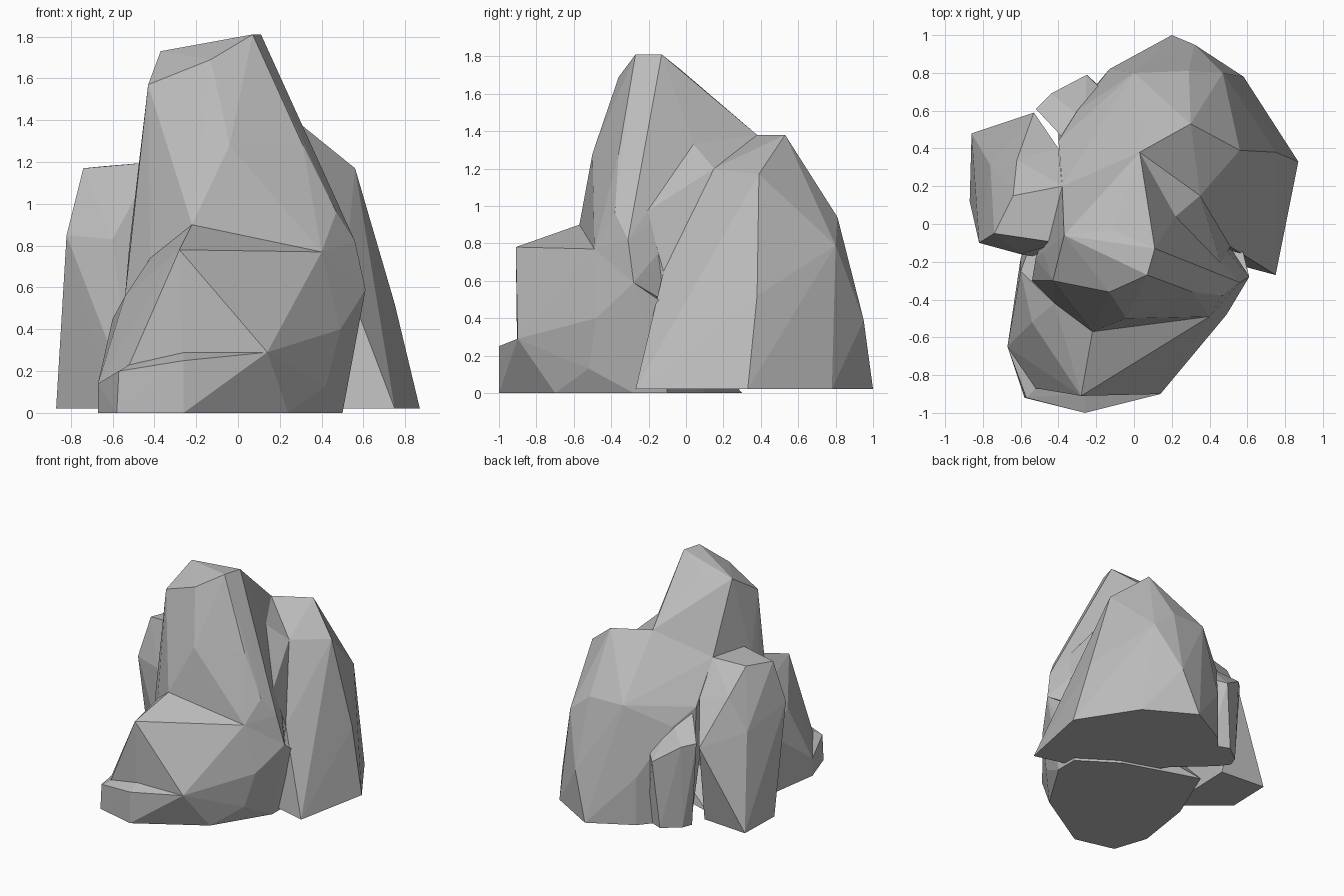
import bpy
import bmesh

# Remove the default cube only
default_cube = bpy.data.objects.get("Cube")
if default_cube:
    bpy.data.objects.remove(default_cube, do_unlink=True)


def make_material(name, value):
    """One flat grey, shown both in the viewport and in a render."""
    material = bpy.data.materials.new(name)
    material.use_nodes = True
    colour = (value, value, value, 1)
    material.diffuse_color = colour
    shader = material.node_tree.nodes["Principled BSDF"]
    shader.inputs["Base Color"].default_value = colour
    shader.inputs["Roughness"].default_value = 1
    return material


stone_grey = make_material("stone grey", .5)


def make_rock(name, corners, footprint=(), ground=.02):
    """Wrap a faceted boulder around its corners and its ground footprint."""
    mesh = bpy.data.meshes.new(name)
    bm = bmesh.new()
    for corner in corners:
        bm.verts.new(corner)
    for x, y in footprint:
        bm.verts.new((x, y, ground))
    hull = bmesh.ops.convex_hull(bm, input=bm.verts)
    # Discard corners that ended up inside the boulder
    unused = {v for v in hull["geom_interior"] + hull["geom_unused"]
              if isinstance(v, bmesh.types.BMVert)}
    bmesh.ops.delete(bm, geom=list(unused), context="VERTS")
    bmesh.ops.recalc_face_normals(bm, faces=bm.faces)
    for face in bm.faces:
        face.smooth = False
    bm.to_mesh(mesh)
    bm.free()
    mesh.materials.append(stone_grey)
    rock = bpy.data.objects.new(name, mesh)
    bpy.context.collection.objects.link(rock)
    return rock


# Corners where neighbouring rocks meet
ledge_back = (-.22, -.57, .9)
ledge_right = (.4, -.49, .77)
ledge_left = (-.42, -.42, .74)
shoulder_right = (.61, -.28, .59)
step_right = (.14, -.9, .29)
step_middle = (-.26, -.9, .29)
step_left = (-.52, -.87, .23)
toe_left = (-.67, -.65, .14)
toe_right = (.42, -.52, .13)
ridge_back = (.03, .38, 1.38)
ridge_side = (.35, .15, 1.2)
valley_top = (.22, .04, 1.33)
valley_middle = (.46, -.21, .97)
valley_low = (.51, -.12, .65)
notch = (-.38, .2, 1.2)
heel_left = (-.67, -.65)
heel_right = (.24, -.7)

# Tall peak with a slanting top, leaning back onto the rear boulder
summit = [(.07, -.27, 1.81), (.11, -.13, 1.81), (-.12, -.03, 1.73),
          (-.37, -.06, 1.73), (-.43, -.3, 1.57), (-.13, -.36, 1.69)]
flanks = [(-.04, -.5, 1.28), (.31, -.36, 1.28), (-.48, -.15, 1.1),
          (.47, -.38, .96), (.56, -.31, .82), (-.52, -.18, .8),
          (-.54, -.3, .56)]
make_rock(
    "peak",
    summit + flanks + [ledge_back, ledge_right, ledge_left, shoulder_right,
                       valley_top, valley_middle, ridge_back, notch],
    footprint=[(.3, .2), (-.4, .2)], ground=.3,
)

# Saddle filling the valley between the peak and the rear boulder
make_rock(
    "saddle",
    [valley_top, valley_middle, valley_low, ridge_back, ridge_side, notch],
    footprint=[(.5, -.1), (.3, .2), (-.2, .2)],
)

# Front block whose sloping ledge carries the peak
make_rock(
    "front_block",
    [ledge_back, ledge_right, ledge_left, shoulder_right,
     step_right, step_middle, step_left, toe_left, toe_right,
     (-.28, -.91, .78), (-.54, -.52, .56), (-.6, -.25, .45),
     (.57, -.12, .48), (.49, -.48, .4)],
    footprint=[heel_left, heel_right, (-.26, -.9), (.5, -.28), (.5, -.1),
               (-.6, -.18), (-.4, .3), (.2, .1)],
    ground=0,
)

# Low toe stepping out below the front block
make_rock(
    "front_toe",
    [step_right, step_middle, step_left, toe_left, toe_right,
     (-.26, -1, .25), (-.57, -.92, .2)],
    footprint=[heel_left, heel_right, (-.58, -.92), (-.26, -1)],
    ground=0,
)

# Broad rear boulder, reaching across behind the peak
make_rock(
    "rear_boulder",
    [ridge_back, ridge_side, valley_low, notch,
     (.3, .53, 1.38), (.56, .39, 1.17), (0, .8, .94), (.29, .81, .94),
     (.47, .8, .79), (.75, .38, .52), (.32, .95, .39), (-.13, .82, .4),
     (-.3, .6, .77), (-.4, .44, .9)],
    footprint=[(.87, .33), (.75, -.27), (.58, .78), (.2, 1), (-.13, .82),
               (-.4, .5), (.3, -.15)],
)

# Upright boulder at the side
make_rock(
    "side_boulder",
    [notch, (-.74, -.05, 1.17), (-.64, .15, 1.18), (-.4, -.1, 1.2),
     (-.62, .34, 1), (-.4, .4, .95), (-.76, .31, .74),
     (-.82, -.1, .85), (-.6, -.16, .83), (-.53, .59, .66)],
    footprint=[(-.86, .48), (-.87, .12), (-.6, -.1), (-.5, -.18),
               (-.48, .45)],
)

# Small stone wedged between the side and rear boulders
make_rock(
    "small_stone",
    [(-.38, .46, .86), (-.26, .55, .8), (-.25, .79, .55),
     (-.44, .69, .68), (-.52, .61, .7), (-.15, .69, .6)],
    footprint=[(-.3, .76), (-.43, .66), (-.46, .58), (-.15, .7), (-.4, .5)],
)
